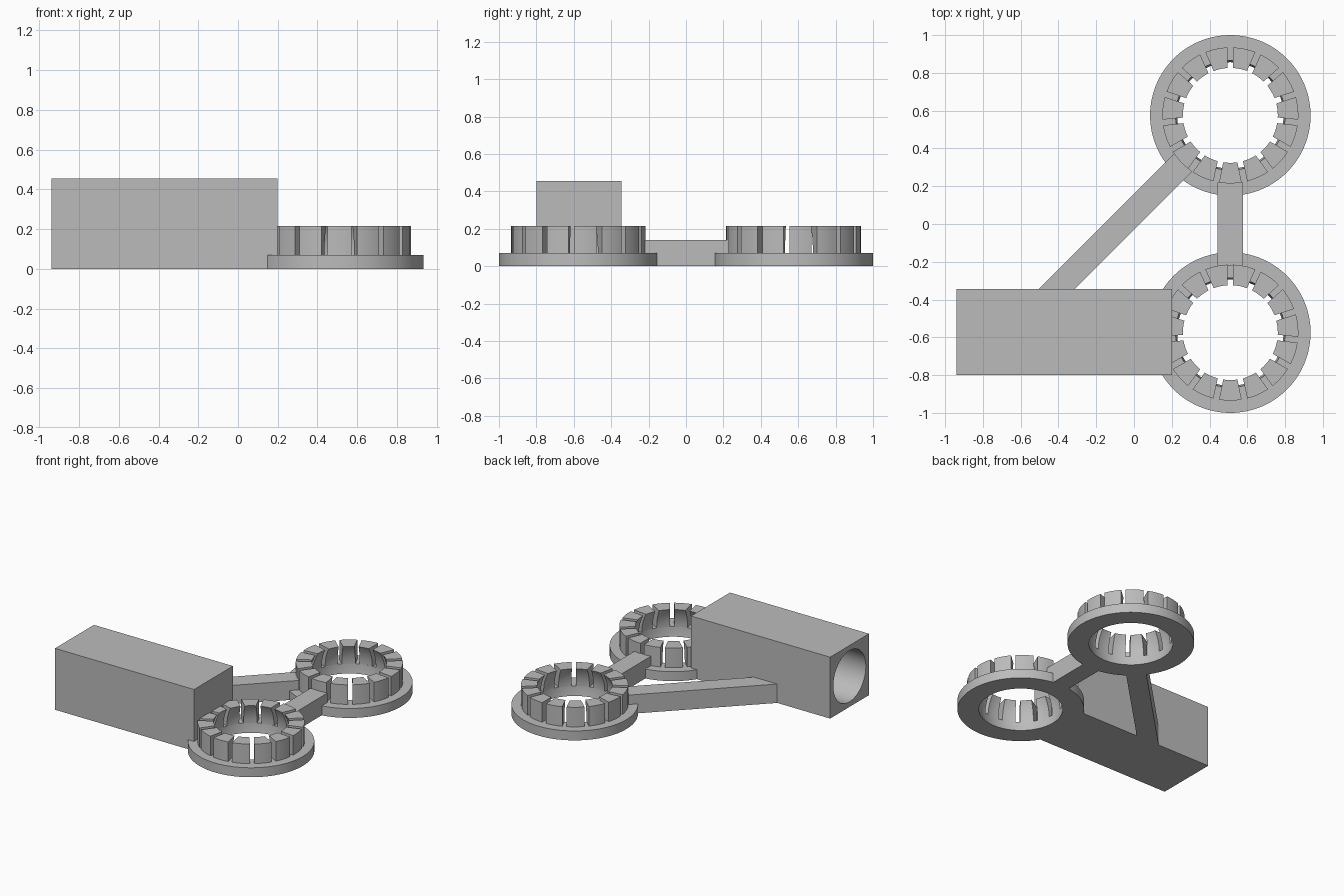
import bpy
import bmesh
import math
from mathutils import Matrix, Vector

if "Cube" in bpy.data.objects:
    bpy.data.objects.remove(bpy.data.objects["Cube"], do_unlink=True)

grey = bpy.data.materials.new("plain grey")
grey.use_nodes = True
grey.diffuse_color = (0.5, 0.5, 0.5, 1)
grey.node_tree.nodes["Principled BSDF"].inputs["Base Color"].default_value = (0.5, 0.5, 0.5, 1)

RING_X, RING_Y = 0.51, 0.575
FLANGE_R, FLANGE_H = 0.425, 0.07
CLIP_R, CLIP_TOP = 0.36, 0.215
BALL_R = 0.29
CLIPS, SLOT = 15, 0.03
STRUT_W, STRUT_H = 0.136, 0.14


def finish(name, bm, smooth=True):
    bmesh.ops.recalc_face_normals(bm, faces=bm.faces)
    mesh = bpy.data.meshes.new(name)
    bm.to_mesh(mesh)
    bm.free()
    mesh.materials.append(grey)
    obj = bpy.data.objects.new(name, mesh)
    bpy.context.collection.objects.link(obj)
    bpy.ops.object.select_all(action='DESELECT')
    bpy.context.view_layer.objects.active = obj
    obj.select_set(True)
    if smooth:
        bpy.ops.object.shade_smooth_by_angle(angle=math.radians(30))
    return obj


def socket(z):
    """Inner radius of the ball socket at height z."""
    return math.sqrt(BALL_R ** 2 - (z - FLANGE_H) ** 2)


def sweep(bm, profile, steps, angles, closed):
    """Sweep a closed (radius, height) profile; angles(r, t) gives the angle."""
    rows = []
    for i in range(steps if closed else steps + 1):
        row = []
        for r, z in profile:
            a = angles(r, i / steps)
            row.append(bm.verts.new((r * math.cos(a), r * math.sin(a), z)))
        rows.append(row)
    n = len(profile)
    for i in range(steps):
        a, b = rows[i], rows[(i + 1) % len(rows)]
        for j in range(n):
            k = (j + 1) % n
            bm.faces.new((a[j], b[j], b[k], a[k]))
    if not closed:
        bm.faces.new(rows[0])
        bm.faces.new(rows[-1][::-1])


def box(name, x0, x1, y0, y1, height, matrix=Matrix()):
    bm = bmesh.new()
    bmesh.ops.create_cube(bm, size=1)
    for v in bm.verts:
        v.co = matrix @ Vector((x0 + (v.co.x + 0.5) * (x1 - x0),
                                y0 + (v.co.y + 0.5) * (y1 - y0),
                                (v.co.z + 0.5) * height))
    return finish(name, bm, False)


# Flange and snap clips of each ball socket
for side, y in (("front", -RING_Y), ("back", RING_Y)):
    bm = bmesh.new()
    inner = [(socket(z), z) for z in (FLANGE_H, FLANGE_H / 2, 0)]
    sweep(bm, inner + [(FLANGE_R, 0), (FLANGE_R, FLANGE_H)], 120,
          lambda r, t: t * math.tau, True)
    finish(side + "_flange", bm).location = (RING_X, y, 0)

    bm = bmesh.new()
    heights = [FLANGE_H + (CLIP_TOP - FLANGE_H) * i / 8 for i in range(9)]
    profile = [(socket(z), z) for z in heights] + [(CLIP_R, CLIP_TOP), (CLIP_R, FLANGE_H)]
    pitch = math.tau / CLIPS
    for i in range(CLIPS):
        middle = math.pi / 2 + (i + 0.5) * pitch

        def angles(r, t):
            half = pitch / 2 - math.asin(SLOT / 2 / r)
            return middle + half * (2 * t - 1)
        sweep(bm, profile, 8, angles, False)
    finish(side + "_clips", bm).location = (RING_X, y, 0)

# Straight strut between the sockets
end = RING_Y - CLIP_R + 0.005
box("ring_strut", RING_X - STRUT_W / 2, RING_X + STRUT_W / 2, -end, end, STRUT_H)

# Diagonal strut from the back socket into the block
turn = Matrix.Translation((RING_X, RING_Y, 0)) @ Matrix.Rotation(math.radians(-135), 4, 'Z')
box("diagonal_strut", CLIP_R - 0.005, 1.39, -STRUT_W / 2, STRUT_W / 2, STRUT_H, turn)

# Block with a blind round bore in its outer end
block = box("block", -0.94, 0.2, -0.8, -0.345, 0.455)
bm = bmesh.new()
bmesh.ops.create_cone(bm, cap_ends=True, segments=96, radius1=0.19, radius2=0.19, depth=1.1,
                      matrix=Matrix.Translation((-0.47, -0.5725, 0.2275))
                      @ Matrix.Rotation(math.pi / 2, 4, 'Y'))
cutter = finish("bore_cutter", bm)
cutter.hide_render = True
cut = block.modifiers.new("bore", 'BOOLEAN')
cut.operation = 'DIFFERENCE'
cut.solver = 'EXACT'
cut.object = cutter
bpy.ops.object.select_all(action='DESELECT')
bpy.context.view_layer.objects.active = block
block.select_set(True)
bpy.ops.object.modifier_apply(modifier="bore")
bpy.data.objects.remove(cutter, do_unlink=True)
bpy.ops.object.shade_smooth_by_angle(angle=math.radians(30))
